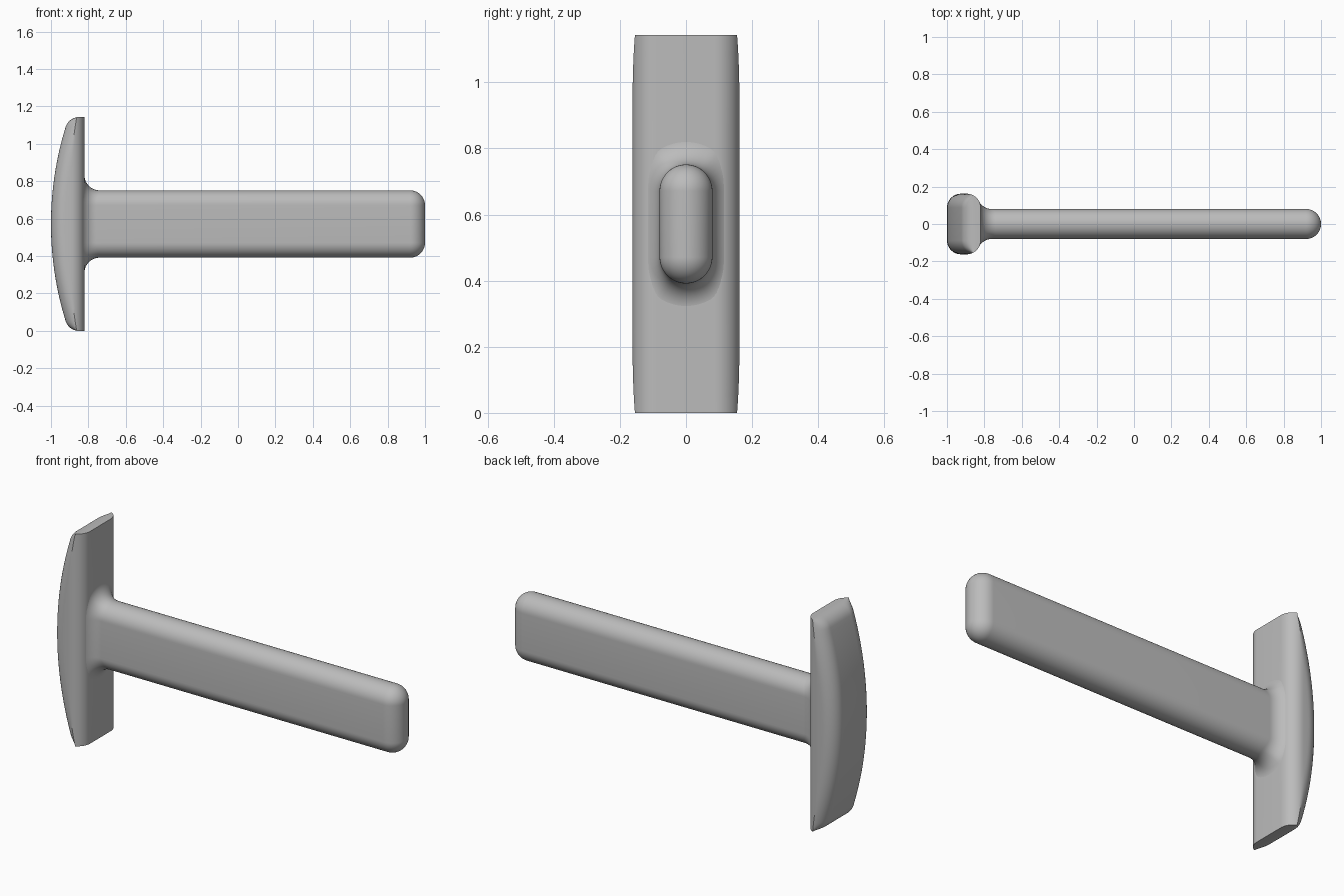
import bpy, bmesh, math
from mathutils import Vector

cube = bpy.data.objects.get("Cube")
if cube:
    bpy.data.objects.remove(cube, do_unlink=True)

# Main dimensions
HALF_H = 0.5715          # half height of the head
MID_Z = HALF_H
BACK_X = -0.82           # flat inner face of the head
HALF_W = 0.162           # half width of the head
R = 0.075                # head edge rounding
ARC_R = 1.756            # radius of the bowed outer face
CORNER_X, CORNER_Z = -0.85, HALF_H - R   # centre of the end rounding
STEM_R = 0.08            # half thickness of the stem
STEM_SEG = 0.10          # half length of the stem's straight side
FILLET = 0.08            # blend between stem and head

gray = bpy.data.materials.new("light gray")
gray.use_nodes = True
COLOR = (0.50, 0.50, 0.50, 1)
gray.diffuse_color = COLOR
gray.node_tree.nodes["Principled BSDF"].inputs["Base Color"].default_value = COLOR


def loft(name, rings, cap_start, cap_end):
    """Skin closed rings of points into one smooth-shaded object."""
    bm = bmesh.new()
    loops = [[bm.verts.new(p) for p in ring] for ring in rings]
    for a, b in zip(loops, loops[1:]):
        for i in range(len(a)):
            j = (i + 1) % len(a)
            bm.faces.new((a[i], a[j], b[j], b[i]))
    if cap_start:
        bm.faces.new(loops[0][::-1])
    if cap_end:
        bm.faces.new(loops[-1])
    bmesh.ops.remove_doubles(bm, verts=bm.verts, dist=1e-5)
    bmesh.ops.recalc_face_normals(bm, faces=bm.faces)
    mesh = bpy.data.meshes.new(name)
    bm.to_mesh(mesh)
    bm.free()
    mesh.materials.append(gray)
    obj = bpy.data.objects.new(name, mesh)
    bpy.context.collection.objects.link(obj)
    bpy.ops.object.select_all(action='DESELECT')
    obj.select_set(True)
    bpy.context.view_layer.objects.active = obj
    bpy.ops.object.shade_smooth_by_angle(angle=math.radians(30))
    return obj


def head_ring(dz):
    """Horizontal section of the head, dz above or below its middle."""
    h = abs(dz)
    outer = -1 + ARC_R - math.sqrt(ARC_R ** 2 - h * h)
    corner = outer
    if h > tangent_z:
        corner = CORNER_X - math.sqrt(max(0, R * R - (h - CORNER_Z) ** 2))
    cut = max(0, corner - outer)
    depth = min((BACK_X - outer) / 2, R)
    a_max = math.acos(1 - depth / R)
    side = []
    for k in range(13):
        a = a_max * k / 12
        side.append((HALF_W - R + R * math.sin(a), R * (1 - math.cos(a))))
    across = [(-y, f) for y, f in reversed(side)] + side
    inner_pts = [(BACK_X - f, y, MID_Z + dz) for y, f in across]
    outer_pts = [(outer + f + cut * (1 - f / depth), y, MID_Z + dz)
                 for y, f in reversed(across)]
    return inner_pts + outer_pts


# Head: bowed bar with rounded long edges and rounded ends
corner_dir = Vector((CORNER_X + 1 - ARC_R, CORNER_Z)).normalized()
tangent_z = CORNER_Z + R * corner_dir.y
start = math.asin(corner_dir.y)
heights = [tangent_z * i / 24 for i in range(25)]
heights += [CORNER_Z + R * math.sin(start + (math.pi / 2 - start) * i / 10)
            for i in range(1, 11)]
levels = [-h for h in reversed(heights[1:])] + heights
loft("head", [head_ring(h) for h in levels], True, True)


# Stem: rounded slab with a blended root and a fully rounded tip
outline = []             # (straight-side end z, outward normal)
for sign in (1, -1):
    for k in range(25):
        a = math.pi * k / 24 + (0 if sign == 1 else math.pi)
        outline.append((MID_Z + sign * STEM_SEG,
                        Vector((0, math.cos(a), math.sin(a)))))


def root_point(seg_z, n, t):
    """Point on the rolling-ball blend; t goes from head (0) to stem (1)."""
    centre = Vector((0, 0, seg_z)) + n * (STEM_R + FILLET)
    over = max(0, abs(centre.y) - (HALF_W - R))
    centre.x = BACK_X - R + math.sqrt((R + FILLET) ** 2 - over ** 2)
    to_head = Vector((BACK_X - R - centre.x,
                      -math.copysign(over, centre.y), 0)).normalized()
    d = to_head.slerp(-n, t)
    return centre + d * (FILLET + 0.001 * (1 - t))


def tip_point(seg_z, n, a):
    p = Vector((1 - STEM_R + STEM_R * math.sin(a), 0, seg_z))
    return p + n * STEM_R * math.cos(a)


rings = [[root_point(z, n, k / 12) for z, n in outline] for k in range(13)]
rings += [[tip_point(z, n, math.pi / 2 * k / 12) for z, n in outline]
          for k in range(13)]
loft("stem", rings, False, False)
